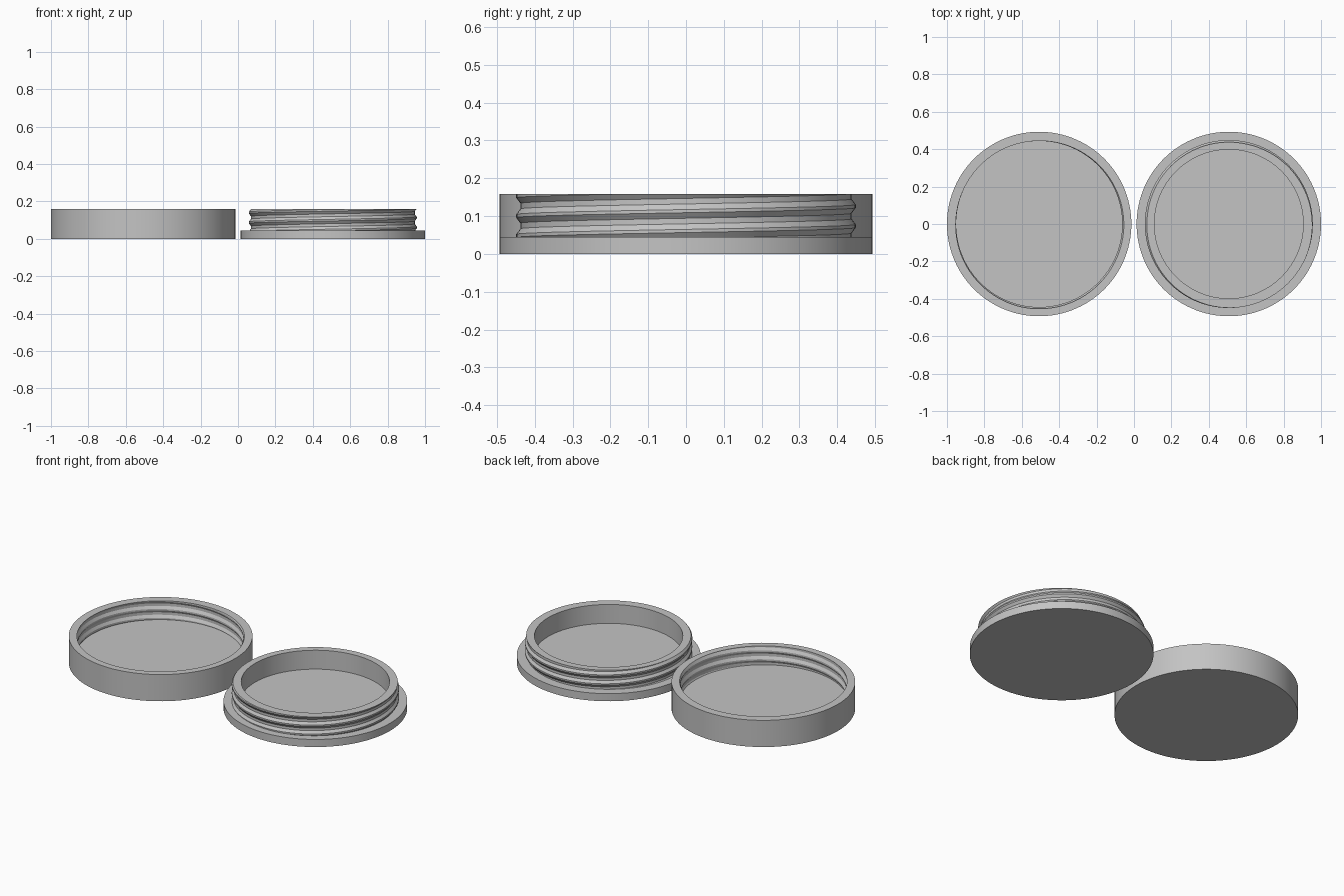
import bpy, bmesh, math

if "Cube" in bpy.data.objects:
    bpy.data.objects.remove(bpy.data.objects["Cube"])

SEG = 120          # sides around each round part
PITCH = 0.0525     # rise of the thread per turn
TOP = 0.158
FLOOR = 0.046
BREAKS = (-0.36, -0.08, 0.08, 0.36)   # thread profile corners, in turns

plastic = bpy.data.materials.new("grey plastic")
plastic.diffuse_color = (0.55, 0.55, 0.55, 1)
plastic.use_nodes = True
plastic.node_tree.nodes["Principled BSDF"].inputs["Base Color"].default_value = plastic.diffuse_color


def thread_column(theta, root, crest, z0, z1, phase):
    """Points up a threaded wall at one angle, following the helix."""
    lead = 0.1 + PITCH * (theta - phase) / math.tau
    points = []
    us = [z0] + [lead + PITCH * (n + b) for n in range(-5, 6) for b in BREAKS] + [z1]
    for z in us:
        z = min(max(z, z0), z1)
        u = (z - lead) / PITCH
        u = abs(u - round(u))
        k = min(max((0.36 - u) / 0.28, 0), 1)
        points.append((root + (crest - root) * k, z))
    return points


def lathe(name, cx, column):
    """Spin a profile that may change with the angle, then weld it."""
    bm = bmesh.new()
    cols = []
    for i in range(SEG + 1):
        t = math.tau * i / SEG
        cols.append([bm.verts.new((cx + r * math.cos(t), r * math.sin(t), z))
                     for r, z in column(t)])
    for a, b in zip(cols, cols[1:]):
        for j in range(len(a) - 1):
            bm.faces.new((a[j], b[j], b[j + 1], a[j + 1]))
    bmesh.ops.remove_doubles(bm, verts=bm.verts, dist=2e-5)
    bmesh.ops.dissolve_degenerate(bm, edges=bm.edges, dist=1e-5)
    # round end discs
    bmesh.ops.holes_fill(bm, edges=[e for e in bm.edges if e.is_boundary], sides=0)
    bmesh.ops.recalc_face_normals(bm, faces=bm.faces)
    mesh = bpy.data.meshes.new(name)
    bm.to_mesh(mesh)
    bm.free()
    obj = bpy.data.objects.new(name, mesh)
    bpy.context.collection.objects.link(obj)
    mesh.materials.append(plastic)
    bpy.ops.object.select_all(action='DESELECT')
    obj.select_set(True)
    bpy.context.view_layer.objects.active = obj
    bpy.ops.object.shade_smooth_by_angle(angle=math.radians(25))


# Lid: plain outer wall, thread ridges inside
def lid_column(t):
    inside = thread_column(t, 0.453, 0.444, FLOOR, TOP, math.pi / 2)
    return [(0.493, 0), (0.493, TOP)] + inside[::-1]


# Jar: wide foot, threaded neck, smooth inner well
def jar_column(t):
    neck = thread_column(t, 0.438, 0.449, 0.045, TOP, -math.pi / 2)
    return [(0.493, 0), (0.493, 0.045)] + neck + [(0.398, TOP), (0.398, FLOOR)]


lathe("threaded_lid", -0.507, lid_column)
lathe("threaded_jar", 0.507, jar_column)
